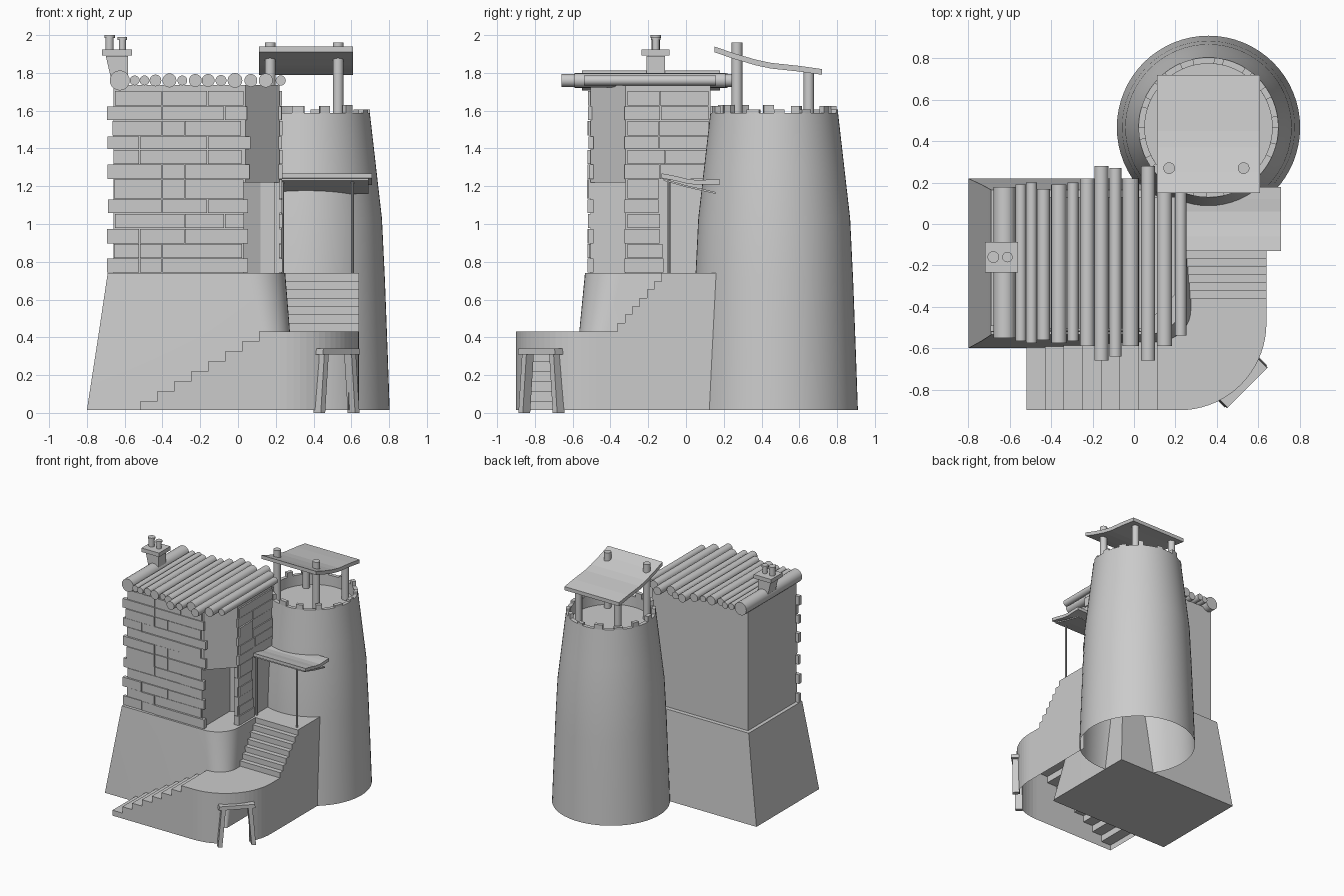
import bpy, bmesh, random
from math import sin, cos, pi, radians
from mathutils import Vector

if "Cube" in bpy.data.objects:
    bpy.data.objects.remove(bpy.data.objects["Cube"])

random.seed(4)


def mesh(name, verts, faces, smooth=False):
    me = bpy.data.meshes.new(name)
    me.from_pydata([tuple(v) for v in verts], [], faces)
    bm = bmesh.new()
    bm.from_mesh(me)
    bmesh.ops.remove_doubles(bm, verts=bm.verts, dist=1e-5)
    bmesh.ops.recalc_face_normals(bm, faces=bm.faces)
    bm.to_mesh(me)
    bm.free()
    ob = bpy.data.objects.new(name, me)
    bpy.context.collection.objects.link(ob)
    if smooth:
        bpy.ops.object.select_all(action='DESELECT')
        ob.select_set(True)
        bpy.context.view_layer.objects.active = ob
        bpy.ops.object.shade_smooth_by_angle(angle=radians(35))
    return ob


def loft(name, rings, smooth=False, caps=True):
    n = len(rings[0])
    verts = [p for r in rings for p in r]
    faces = [(k * n + i, k * n + (i + 1) % n, (k + 1) * n + (i + 1) % n, (k + 1) * n + i)
             for k in range(len(rings) - 1) for i in range(n)]
    if caps:
        faces += [tuple(range(n)), tuple(range(len(verts) - n, len(verts)))]
    return mesh(name, verts, faces, smooth)


def prism(name, poly, z0, z1):
    return loft(name, [[(x, y, z) for x, y in poly] for z in (z0, z1)])


def box(name, x0, x1, y0, y1, z0, z1):
    return prism(name, [(x0, y0), (x1, y0), (x1, y1), (x0, y1)], z0, z1)


def sheet(name, profile, thick, x0, x1):
    # bent board: a y-z profile with thickness, extruded along x
    loop = profile + [(y, z - thick) for y, z in reversed(profile)]
    return loft(name, [[(x, y, z) for y, z in loop] for x in (x0, x1)])


def ring(cx, cy, r, z, n=64):
    return [(cx + r * cos(2 * pi * i / n), cy + r * sin(2 * pi * i / n), z) for i in range(n)]


def post(name, x, y, r0, r1, z0, z1, n=20):
    return loft(name, [ring(x, y, r0, z0, n), ring(x, y, r1, z1, n)], True)


# Battered stone base with one rounded front corner
def base_ring(x0, x1, y0, y1, r, z):
    arc = [(x1 - r + r * sin(a), y0 + r - r * cos(a), z)
           for a in (radians(9 * i) for i in range(11))]
    return [(x0, y0, z)] + arc + [(x1, y1, z), (x0, y1, z)]


loft("house_base", [base_ring(-.80, .31, -.60, .22, .02, 0.015),
                    base_ring(-.736, .275, -.565, .19, .15, .43),
                    base_ring(-.69, .25, -.535, .165, .19, .74)], True)

# House body: recessed doorway below, chamfered corner above
prism("house_lower_wall", [(-.66, -.505), (.03, -.505), (.03, -.15), (.12, -.1), (.19, -.1),
                           (.19, -.32), (.22, -.32), (.22, .13), (-.66, .13)], .74, 1.22)
prism("house_upper_wall", [(-.66, -.505), (.04, -.505), (.22, -.32), (.22, .13), (-.66, .13)],
      1.22, 1.735)

# Irregular stone courses on the front and right walls
z = .742
row = 0
while z < 1.70:
    h = min(random.uniform(.07, .105), 1.725 - z)
    xl = -.69 + (row % 2) * .03 + random.uniform(-.005, .01)
    xr = .06 - (row % 2) * .03 + random.uniform(-.01, .01)
    cuts = [xl] + sorted(random.sample([-.52, -.4, -.28, -.16, -.07], 2)) + [xr]
    for i in range(3):
        d = random.uniform(.008, .018)
        box("front_stone", cuts[i], cuts[i + 1] - .004, -.505 - d, -.49, z, z + h - .004)
    yf = -.325 + (row % 2) * .015
    yb = -.13 + random.uniform(-.02, .02)
    box("right_stone", .19, .229 + random.uniform(0, .008), yf, yb, z, z + h - .004)
    if z > 1.22:
        box("right_stone", .19, .226 + random.uniform(0, .008), yb + .004, .12, z, z + h - .004)
    z += h
    row += 1

# Log roof: x, radius, front y, back y
logs = [(-.626, .053, -.55, .18), (-.547, .026, -.565, .19), (-.495, .026, -.575, .20),
        (-.437, .031, -.56, .17), (-.363, .037, -.575, .19), (-.295, .026, -.565, .20),
        (-.226, .034, -.59, .22), (-.158, .034, -.66, .28), (-.09, .029, -.64, .27),
        (-.016, .039, -.59, .22), (.068, .034, -.66, .28), (.147, .037, -.59, .21),
        (.226, .027, -.54, .16)]
for x, r, y0, y1 in logs:
    loft("roof_log", [[(x + px, y, 1.76 + py) for px, py, _ in ring(0, 0, r, 0, 20)]
                      for y in (y0, y1)], True)

# Chimney
loft("chimney_stack", [[(x0, -.21, z), (-.582, -.21, z), (-.582, -.11, z), (x0, -.11, z)]
                       for x0, z in ((-.67, 1.76), (-.70, 1.89))])
box("chimney_cap", -.72, -.56, -.235, -.087, 1.892, 1.925)
for x, r, top in ((-.68, .022, 2.0), (-.612, .019, 1.99)):
    post("chimney_pot", x, -.16, r, r, 1.92, top - .015)
    post("chimney_pot_rim", x, -.16, r + .006, r + .006, top - .015, top)

# Round tower: open underneath, sunken floor at the top
TX, TY = .36, .467
loft("tower", [ring(TX, TY, r, z) for r, z in
               ((.443, .015), (.433, .3), (.418, .7), (.402, 1.03), (.371, 1.3), (.338, 1.588),
                (.308, 1.588), (.308, 1.5))], True, caps=False)
mesh("tower_floor", ring(TX, TY, .309, 1.5), [tuple(range(64))])
for k in range(14):
    a0 = 2 * pi * k / 14
    w = random.uniform(.12, .22)
    arc = [a0 + w * i / 4 for i in range(5)]
    poly = [(TX + .338 * cos(a), TY + .338 * sin(a)) for a in arc] + \
           [(TX + .308 * cos(a), TY + .308 * sin(a)) for a in reversed(arc)]
    prism("battlement", poly, 1.585, random.choice((1.605, 1.625, 1.63)))

# Tower canopy on four posts
sheet("tower_canopy", [(.15, 1.94), (.25, 1.905), (.37, 1.87), (.45, 1.853), (.6, 1.837),
                       (.72, 1.82)], .03, .11, .61)
for x in (.17, .53):
    post("canopy_front_post", x, .27, .028, .028, 1.5, 1.96)
    post("canopy_back_post", x, .65, .028, .028, 1.5, 1.815)

# Stairs and landings: hollow shell with treads, risers and outer walls
V, F = [], []


def face(*pts):
    F.append(tuple(range(len(V), len(V) + len(pts))))
    V.extend(pts)


B = .015
steps = 8
xs = [-.52 + .63 * i / (steps - 1) for i in range(steps)]
zs = [.06 + .372 * i / (steps - 1) for i in range(steps)]
for i in range(steps):
    x, h, below = xs[i], zs[i], zs[i - 1] if i else B
    face((x, -.9, below), (x, -.55, below), (x, -.55, h), (x, -.9, h))
    if i < steps - 1:
        x2 = xs[i + 1]
        face((x, -.9, h), (x2, -.9, h), (x2, -.55, h), (x, -.55, h))
        face((x, -.9, B), (x2, -.9, B), (x2, -.9, h), (x, -.9, h))
L = .432
arc = [(.22 + .42 * sin(radians(a)), -.48 - .42 * cos(radians(a))) for a in range(0, 91, 5)]
outline = [(.11, -.9)] + arc + [(.64, -.363)]
face(*[(x, y, L) for x, y in outline + [(.2, -.363), (.11, -.5)]])
for i, (p, q) in enumerate(zip(outline, outline[1:])):
    low = .32 if 7 <= i <= 12 else B    # doorway gap in the curved wall
    face((*p, low), (*q, low), (*q, L), (*p, L))
n = 7
for i in range(n):
    y = -.363 + .233 * i / (n - 1)
    y2 = -.363 + .233 * (i + 1) / (n - 1) if i < n - 1 else .17
    below, h = L + (.74 - L) * i / n, L + (.74 - L) * (i + 1) / n
    face((.2, y, below), (.64, y, below), (.64, y, h), (.2, y, h))
    face((.2, y, h), (.64, y, h), (.64, y2, h), (.2, y2, h))
    face((.64, y, B), (.64, y2, B), (.64, y2, h), (.64, y, h))
mesh("stairs", V, F)

# Splayed timber frame around the doorway under the landing
T, N = Vector((1, 1, 0)).normalized(), Vector((1, -1, 0)).normalized()
C = Vector((.523, -.767, 0))


def frame_part(name, quad, d0, d1):
    loft(name, [[C + T * t + N * d + Vector((0, 0, z)) for t, z in quad] for d in (d0, d1)])


for s in (-1, 1):
    frame_part("door_frame_leg", [(s * .145, 0), (s * .112, 0), (s * .085, .315), (s * .118, .315)],
               -.03, .025)
frame_part("door_lintel", [(-.14, .31), (.14, .31), (.135, .342), (-.135, .342)], -.035, .035)

# Porch canopy over the upper landing
sheet("porch_canopy", [(-.13, 1.268), (-.06, 1.255), (0, 1.24), (.06, 1.232), (.12, 1.235),
                       (.18, 1.235)], .025, .21, .71)
sheet("porch_brace", [(-.12, 1.24), (0, 1.205), (.155, 1.17)], .01, .23, .69)
for x in (.235, .605):
    post("porch_post", x, -.09, .008, .008, .74, 1.24, 10)
